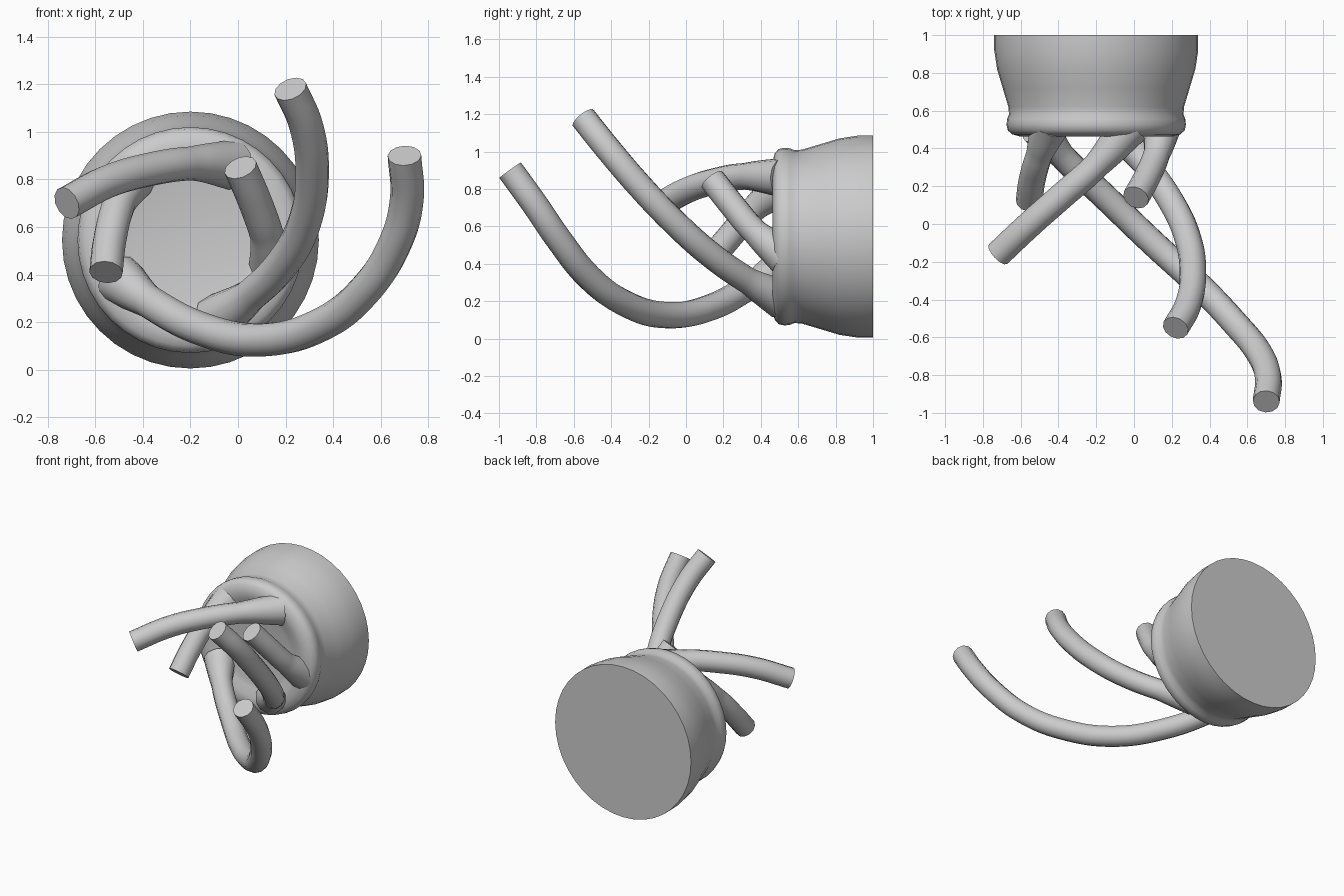
import bpy, bmesh, math

if "Cube" in bpy.data.objects:
    bpy.data.objects.remove(bpy.data.objects["Cube"])

CX, CZ = -0.2, 0.545  # axis of the round body


def make_body(name, profile, sides=40):
    """Turn (radius, y) pairs round the body axis and close both ends."""
    bm = bmesh.new()
    rings = []
    for r, y in profile:
        rings.append([bm.verts.new((CX + r * math.cos(2 * math.pi * i / sides), y,
                                    CZ + r * math.sin(2 * math.pi * i / sides)))
                      for i in range(sides)])
    for a, b in zip(rings, rings[1:]):
        for i in range(sides):
            j = (i + 1) % sides
            bm.faces.new((a[i], a[j], b[j], b[i]))
    bm.faces.new(rings[0])
    bm.faces.new(rings[-1])
    bmesh.ops.recalc_face_normals(bm, faces=bm.faces[:])
    me = bpy.data.meshes.new(name)
    bm.to_mesh(me)
    bm.free()
    ob = bpy.data.objects.new(name, me)
    bpy.context.collection.objects.link(ob)
    return ob


def make_tube(name, points, radius=0.071):
    """Capped tube from tip to root, flaring where it meets the body."""
    cu = bpy.data.curves.new(name, 'CURVE')
    cu.dimensions = '3D'
    cu.bevel_depth = radius
    cu.bevel_resolution = 4
    cu.resolution_u = 8
    cu.use_fill_caps = True
    sp = cu.splines.new('BEZIER')
    sp.bezier_points.add(len(points) - 1)
    for bp, co in zip(sp.bezier_points, points):
        bp.co = co
        bp.handle_left_type = bp.handle_right_type = 'AUTO'
    sp.bezier_points[-1].radius = 1.5
    ob = bpy.data.objects.new(name, cu)
    bpy.context.collection.objects.link(ob)
    bpy.context.view_layer.objects.active = ob
    ob.select_set(True)
    bpy.ops.object.convert(target='MESH')
    ob = bpy.context.object
    ob.select_set(False)
    return ob


# body: flared cup, raised rim, shallow dished front
parts = [make_body("body", [
    (0.54, 1.0), (0.54, 0.92), (0.525, 0.82), (0.495, 0.72), (0.465, 0.62),
    (0.462, 0.58), (0.472, 0.555), (0.475, 0.525), (0.468, 0.495),
    (0.445, 0.475), (0.40, 0.462), (0.35, 0.468), (0.30, 0.49), (0.26, 0.5)])]

# five curved tubes, each listed from free tip to root
tubes = {
    "long_hook_tube": [
        (0.70, -0.94, 0.90), (0.71, -0.81, 0.72), (0.66, -0.68, 0.53),
        (0.53, -0.52, 0.33), (0.35, -0.33, 0.19), (0.10, -0.10, 0.125),
        (-0.15, 0.14, 0.17), (-0.38, 0.36, 0.29), (-0.50, 0.51, 0.38)],
    "rising_tube": [
        (0.22, -0.55, 1.18), (0.285, -0.43, 1.03), (0.312, -0.26, 0.83),
        (0.28, -0.06, 0.62), (0.19, 0.13, 0.45), (0.05, 0.33, 0.31),
        (-0.09, 0.51, 0.21)],
    "left_tube": [
        (-0.72, -0.16, 0.70), (-0.55, 0.0, 0.79), (-0.38, 0.15, 0.84),
        (-0.20, 0.31, 0.867), (-0.02, 0.52, 0.86)],
    "short_right_tube": [
        (0.01, 0.14, 0.85), (0.07, 0.25, 0.71), (0.12, 0.37, 0.57),
        (0.15, 0.53, 0.44)],
    "short_left_tube": [
        (-0.555, 0.12, 0.41), (-0.54, 0.23, 0.54), (-0.50, 0.37, 0.70),
        (-0.44, 0.53, 0.82)],
}
for name, pts in tubes.items():
    parts.append(make_tube(name, pts))

# smooth shading with crisp end caps
for ob in parts:
    ob.select_set(True)
bpy.context.view_layer.objects.active = parts[0]
bpy.ops.object.shade_smooth_by_angle(angle=math.radians(40))
